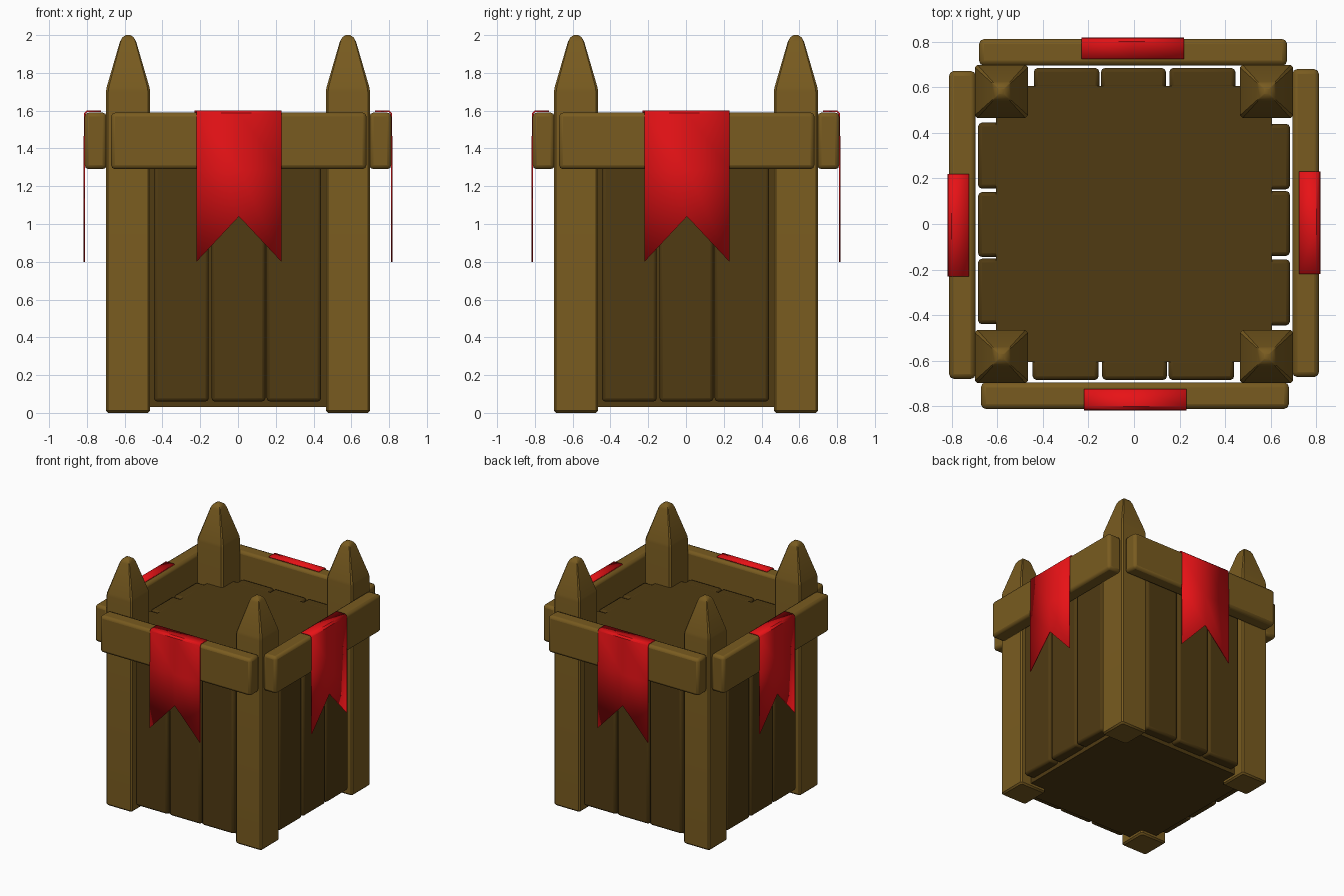
import bpy, bmesh, math
from mathutils import Matrix

if "Cube" in bpy.data.objects:
    bpy.data.objects.remove(bpy.data.objects["Cube"])


def material(name, color):
    m = bpy.data.materials.new(name)
    m.diffuse_color = (*color, 1)
    m.use_nodes = True
    m.node_tree.nodes["Principled BSDF"].inputs["Base Color"].default_value = m.diffuse_color
    return m


WOOD = material("wood", (0.19, 0.105, 0.014))
DARK = material("dark_wood", (0.08, 0.043, 0.006))
RED = material("red_cloth", (0.8, 0.006, 0.008))
SIDES = ("front", "right", "back", "left")


def finish(name, bm, mat, turn=0, bevel=0.0, thick=0.0):
    """Turn the mesh by quarter turns, make the object, add modifiers."""
    bmesh.ops.transform(bm, matrix=Matrix.Rotation(turn * math.pi / 2, 4, 'Z'), verts=bm.verts)
    bmesh.ops.recalc_face_normals(bm, faces=bm.faces)
    me = bpy.data.meshes.new(name)
    bm.to_mesh(me)
    bm.free()
    ob = bpy.data.objects.new(name, me)
    bpy.context.collection.objects.link(ob)
    me.materials.append(mat)
    if bevel:
        b = ob.modifiers.new("bevel", 'BEVEL')
        b.width, b.segments = bevel, 2
    if thick:
        s = ob.modifiers.new("thickness", 'SOLIDIFY')
        s.thickness, s.offset = thick, 0
    bpy.ops.object.select_all(action='DESELECT')
    bpy.context.view_layer.objects.active = ob
    ob.select_set(True)
    bpy.ops.object.shade_smooth_by_angle(angle=math.radians(35))
    return ob


def box(name, x, y, z, mat, turn=0, bevel=0.0):
    bm = bmesh.new()
    bmesh.ops.create_cube(bm, size=1)
    for v in bm.verts:
        v.co = [(r[0] + r[1]) / 2 + c * (r[1] - r[0]) for c, r in zip(v.co, (x, y, z))]
    return finish(name, bm, mat, turn, bevel)


def post(name, turn):
    """Square post with softened edges and a blunt pointed top."""
    profile = [(0, .106), (.012, .117), (1.70, .117), (1.725, .113),
               (1.965, .043), (1.988, .03), (2.0, .012)]
    bm = bmesh.new()
    rings = []
    for z, h in profile:
        c = h * 0.9
        pts = [(h, -c), (h, c), (c, h), (-c, h), (-h, c), (-h, -c), (-c, -h), (c, -h)]
        rings.append([bm.verts.new((.582 + px, -.582 + py, z)) for px, py in pts])
    for a, b in zip(rings, rings[1:]):
        for i in range(8):
            j = (i + 1) % 8
            bm.faces.new((a[i], a[j], b[j], b[i]))
    bm.faces.new(rings[0][::-1])
    bm.faces.new(rings[-1])
    finish(name, bm, WOOD, turn)


def banner(name, turn):
    """Cloth folded over the rail with a swallowtail end."""
    fold = [(-.725, 1.596), (-.80, 1.596), (-.812, 1.585), (-.814, 1.29)]
    bm = bmesh.new()
    rows = [[bm.verts.new((x, y, z)) for x in (-.22, .005, .23)] for y, z in fold]
    rows.append([bm.verts.new((x, -.815, z)) for x, z in ((-.22, .8), (.005, 1.04), (.23, .8))])
    for a, b in zip(rows, rows[1:]):
        for i in range(2):
            bm.faces.new((a[i], a[i + 1], b[i + 1], b[i]))
    finish(name, bm, RED, turn, thick=.008)


# Solid inner box
box("inner_box", (-.605, .605), (-.605, .605), (.03, 1.38), DARK)

# Each side: corner post, three planks, top rail, banner
for t, side in enumerate(SIDES):
    post(side + "_post", t)
    for i, x in enumerate(((-.445, -.155), (-.14, .145), (.152, .44))):
        box(f"{side}_plank_{i + 1}", x, (-.685, -.59), (.06, 1.38), DARK, t, .018)
    box(side + "_rail", (-.672, .68), (-.812, -.695), (1.29, 1.59), WOOD, t, .022)
    banner(side + "_banner", t)
